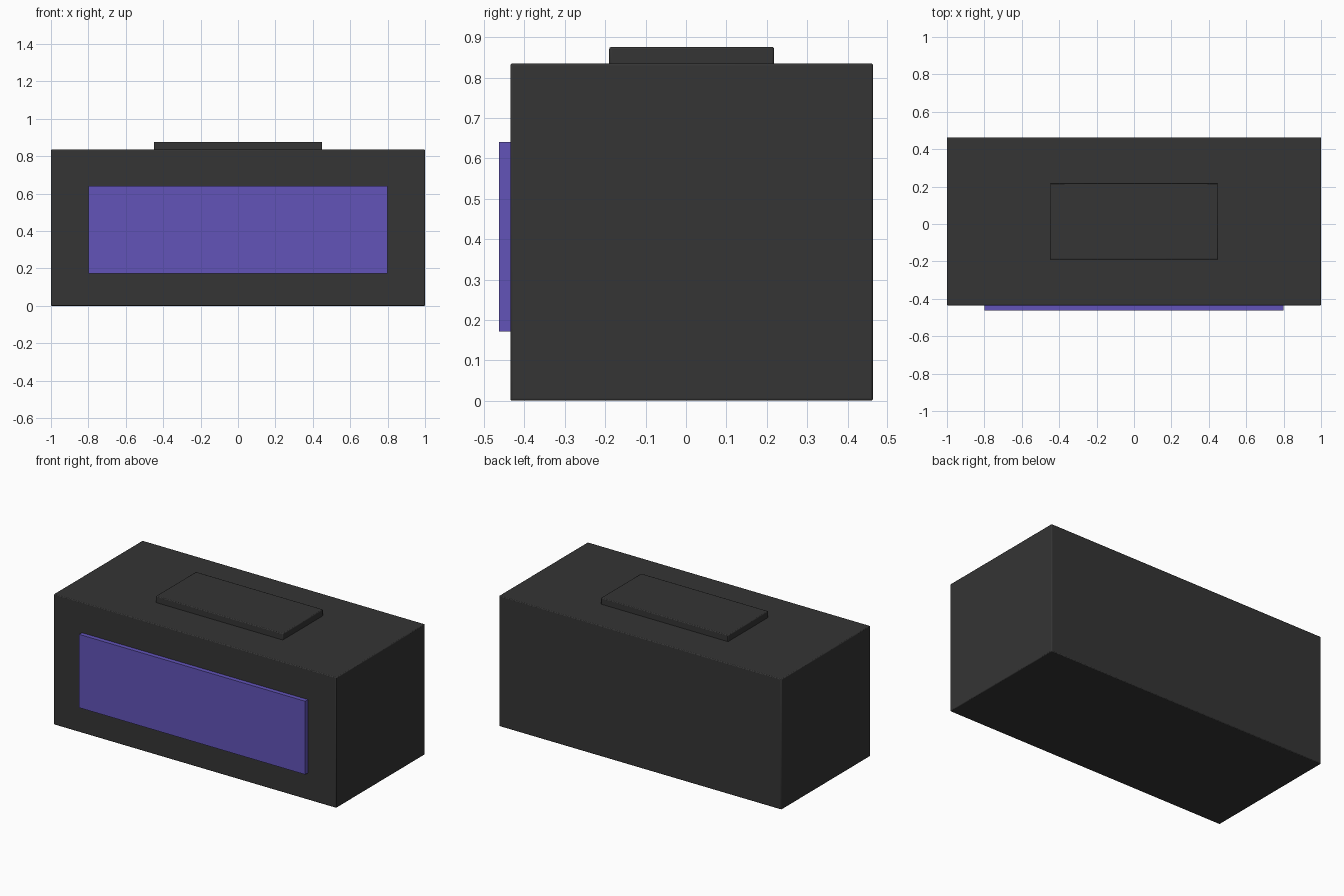
import bpy

default_cube = bpy.data.objects.get("Cube")
if default_cube:
    bpy.data.objects.remove(default_cube, do_unlink=True)


def make_material(name, rgb):
    mat = bpy.data.materials.new(name)
    mat.use_nodes = True
    color = (*rgb, 1.0)
    mat.diffuse_color = color
    mat.node_tree.nodes["Principled BSDF"].inputs["Base Color"].default_value = color
    return mat


def make_box(name, low, high, mat, bevel=0.0):
    """Box spanning two opposite corners, with an optional small edge bevel."""
    center = [(a + b) / 2 for a, b in zip(low, high)]
    bpy.ops.mesh.primitive_cube_add(size=1, location=center)
    obj = bpy.context.object
    obj.name = name
    obj.scale = [b - a for a, b in zip(low, high)]
    bpy.ops.object.transform_apply(location=False, rotation=False, scale=True)
    obj.data.materials.append(mat)
    if bevel:
        mod = obj.modifiers.new("edge_bevel", "BEVEL")
        mod.width = bevel
        mod.segments = 2
        bpy.ops.object.shade_smooth_by_angle()
    return obj


charcoal = make_material("charcoal", (0.035, 0.035, 0.035))
purple = make_material("purple", (0.122, 0.088, 0.485))

# Main case
make_box("case", (-1, -0.435, 0), (1, 0.463, 0.835), charcoal, 0.005)

# Raised button on top, sunk slightly into the case
make_box("top_button", (-0.45, -0.19, 0.815), (0.45, 0.218, 0.876), charcoal, 0.005)

# Display panel standing proud of the front
make_box("display_panel", (-0.8, -0.463, 0.172), (0.8, -0.42, 0.641), purple)
